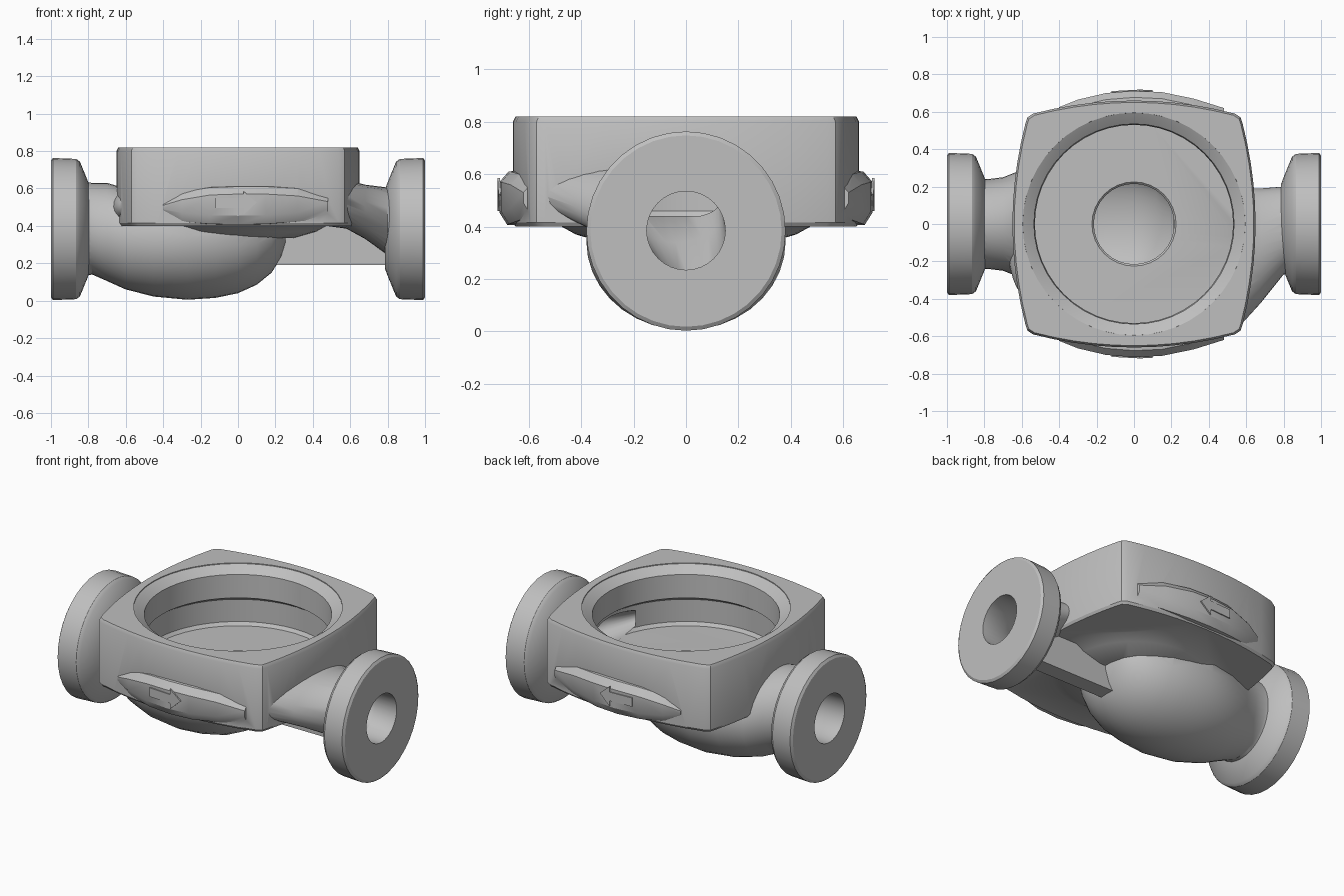
import bpy, bmesh, math
from mathutils import Vector

if "Cube" in bpy.data.objects:
    bpy.data.objects.remove(bpy.data.objects["Cube"])

iron = bpy.data.materials.new("cast iron grey")
iron.diffuse_color = (0.52, 0.52, 0.52, 1)
iron.use_nodes = True
iron.node_tree.nodes["Principled BSDF"].inputs["Base Color"].default_value = iron.diffuse_color


def skin(name, rings):
    """Closed solid through a series of equal-length point rings."""
    bm = bmesh.new()
    loops = [[bm.verts.new(p) for p in r] for r in rings]
    n = len(loops[0])
    for a, b in zip(loops, loops[1:]):
        for i in range(n):
            j = (i + 1) % n
            bm.faces.new((a[i], a[j], b[j], b[i]))
    bm.faces.new(loops[0][::-1])
    bm.faces.new(loops[-1])
    if bm.calc_volume(signed=True) < 0:
        bmesh.ops.reverse_faces(bm, faces=bm.faces)
    me = bpy.data.meshes.new(name)
    bm.to_mesh(me)
    bm.free()
    me.materials.append(iron)
    ob = bpy.data.objects.new(name, me)
    bpy.context.collection.objects.link(ob)
    return ob


def volume(me):
    bm = bmesh.new()
    bm.from_mesh(me)
    v = bm.calc_volume(signed=True)
    bm.free()
    return v


def angles(n):
    return [2 * math.pi * i / n for i in range(n)]


def tube(name, sections, n=32):
    """Ellipses along x: (x, y min, y max, z min, z max)."""
    return skin(name, [[(x, (y0 + y1) / 2 + (y1 - y0) / 2 * math.cos(a),
                         (z0 + z1) / 2 + (z1 - z0) / 2 * math.sin(a)) for a in angles(n)]
                       for x, y0, y1, z0, z1 in sections])


def round_x(name, profile, zc=0.383, n=32):
    return tube(name, [(x, -r, r, zc - r, zc + r) for x, r in profile], n)


def round_z(name, profile, n=48):
    return skin(name, [[(r * math.cos(a), r * math.sin(a), z) for a in angles(n)]
                       for z, r in profile])


def combine(base, other, op):
    """Boolean, keeping the first solver result with a plausible volume."""
    v0, v1 = volume(base.data), volume(other.data)
    low, high = (v0, v0 + v1) if op == 'UNION' else (v0 - v1, v0)
    m = base.modifiers.new(op, 'BOOLEAN')
    m.object, m.operation = other, op
    for solver in ('EXACT', 'MANIFOLD', 'FLOAT'):
        m.solver = solver
        graph = bpy.context.evaluated_depsgraph_get()
        graph.update()
        me = bpy.data.meshes.new_from_object(base.evaluated_get(graph))
        if low - 1e-3 <= volume(me) <= high + 1e-3 and len(me.polygons) > 20:
            base.data = me
            break
    base.modifiers.clear()
    bpy.data.objects.remove(other)


def finish(ob, angle=32):
    bpy.ops.object.select_all(action='DESELECT')
    ob.select_set(True)
    bpy.context.view_layer.objects.active = ob
    bpy.ops.object.shade_smooth_by_angle(angle=math.radians(angle))


# Square body outline with bowed sides and blunt corners
outline = []
for k in range(4):
    c, s = math.cos(k * math.pi / 2), math.sin(k * math.pi / 2)
    top = 0.65 if k % 2 == 0 else 0.66
    side = [(top - 0.07 * (t / 0.54) ** 2, t) for t in
            [-0.54 + 1.08 * i / 10 for i in range(11)]] + [(0.57, 0.57)]
    outline += [(x * c - y * s, x * s + y * c) for x, y in side]
housing = skin("pump_housing", [[(x * f, y * f, z) for x, y in outline]
               for z, f in ((0.40, 0.985), (0.415, 1), (0.80, 1), (0.82, 0.985))])

# Shallow underside and the bowl-shaped volute running into the left pipe
underside = round_z("underside", [(0.335, 0.3), (0.37, 0.42), (0.425, 0.52)])
bowl_path = [(-0.88, 0.25, 0.12, 0.64), (-0.78, 0.24, 0.14, 0.63), (-0.70, 0.25, 0.105, 0.63),
             (-0.60, 0.29, 0.06, 0.60), (-0.45, 0.35, 0.022, 0.64), (-0.27, 0.38, 0.005, 0.68),
             (-0.12, 0.37, 0.015, 0.68), (0.0, 0.35, 0.04, 0.66), (0.1, 0.31, 0.085, 0.62),
             (0.18, 0.26, 0.15, 0.58), (0.23, 0.2, 0.23, 0.52), (0.255, 0.12, 0.31, 0.46)]
bowl = tube("bowl", [(x, -w, w, a, b) for x, w, a, b in bowl_path], 36)

# Flared outlet pipe on the right with its web below
outlet = tube("outlet_pipe", [(0.40, -0.56, 0.19, 0.41, 0.66), (0.58, -0.53, 0.19, 0.385, 0.645),
                              (0.68, -0.42, 0.19, 0.33, 0.62), (0.80, -0.27, 0.2, 0.245, 0.605),
                              (0.90, -0.25, 0.25, 0.18, 0.60)])
web = skin("web", [[(x, y, z) for y, z in ((-0.05, 0.19), (0.05, 0.19), (0.05, 0.425), (-0.05, 0.425))]
                   for x in (0.1, 0.88)])

# Pipe flanges
flange_profile = [(1.0, 0.365), (0.99, 0.38), (0.865, 0.375), (0.845, 0.36), (0.80, 0.25), (0.785, 0.21)]
flanges = [round_x("flange", [(s * x, r) for x, r in flange_profile], n=36) for s in (-1, 1)]


# Swollen pads on the left, front and back
def pad(name, centre, radii):
    rings = []
    for i in range(1, 12):
        a = math.pi * i / 12
        rings.append([Vector(centre) + Vector((radii[0] * math.sin(a) * math.cos(b),
                      radii[1] * math.sin(a) * math.sin(b), -radii[2] * math.cos(a)))
                      for b in angles(32)])
    return skin(name, rings)


def side_pad(s):
    """Flat-faced pad tapering away along x."""
    secs = [(-0.40, 0.625, 0.44, 0.56), (-0.30, 0.665, 0.42, 0.59), (-0.15, 0.70, 0.407, 0.615),
            (0.0, 0.712, 0.404, 0.62), (0.15, 0.705, 0.407, 0.62), (0.32, 0.67, 0.42, 0.61),
            (0.48, 0.62, 0.44, 0.58)]
    return skin("side_pad", [[(x, s * y, z) for y, z in
                ((0.58, a), (w - 0.03, a + 0.003), (w, a + 0.05), (w, b - 0.05),
                 (w - 0.035, b - 0.01), (0.58, b))]
                for x, w, a, b in secs])


pads = [side_pad(-1), side_pad(1), pad("left_pad", (-0.57, -0.05, 0.5), (0.11, 0.34, 0.095))]
for part in [underside, bowl, outlet, web] + flanges + pads:
    combine(housing, part, 'UNION')

# Hollows: motor recess, impeller eye, inlet chamber and bores
recess = round_z("recess", [(0.44, 0.56), (0.46, 0.575), (0.60, 0.575), (0.63, 0.53),
                            (0.775, 0.535), (0.80, 0.57), (0.815, 0.595), (0.9, 0.6)])
eye = round_z("eye", [(0.30, 0.215), (0.43, 0.215), (0.445, 0.23), (0.5, 0.23)], 32)
chamber = tube("chamber", [(-1.1, -0.15, 0.15, 0.235, 0.535), (-0.85, -0.15, 0.15, 0.235, 0.535),
                           (-0.65, -0.19, 0.19, 0.16, 0.46), (-0.45, -0.28, 0.28, 0.08, 0.41),
                           (-0.25, -0.31, 0.31, 0.06, 0.39), (0.0, -0.28, 0.28, 0.095, 0.38),
                           (0.12, -0.23, 0.23, 0.15, 0.38), (0.21, -0.12, 0.12, 0.25, 0.36)])
bore = tube("bore", [(1.1, -0.15, 0.15, 0.235, 0.535), (0.85, -0.15, 0.15, 0.235, 0.535),
                     (0.70, -0.22, 0.14, 0.34, 0.56), (0.52, -0.3, 0.13, 0.445, 0.59)])
for cutter in (recess, eye, chamber, bore):
    combine(housing, cutter, 'DIFFERENCE')
finish(housing)

# Flow arrows on both pads
arrow = [(-0.12, 0.495), (0.03, 0.495), (0.03, 0.46), (0.10, 0.525),
         (0.03, 0.585), (0.03, 0.55), (-0.12, 0.55)]
for s, name in ((-1, "front_arrow"), (1, "back_arrow")):
    skin(name, [[(x, s * (y - 0.08 * max(0, -x) - 0.047 * max(0, x)), z) for x, z in arrow]
                for y in (0.711, 0.72)])
